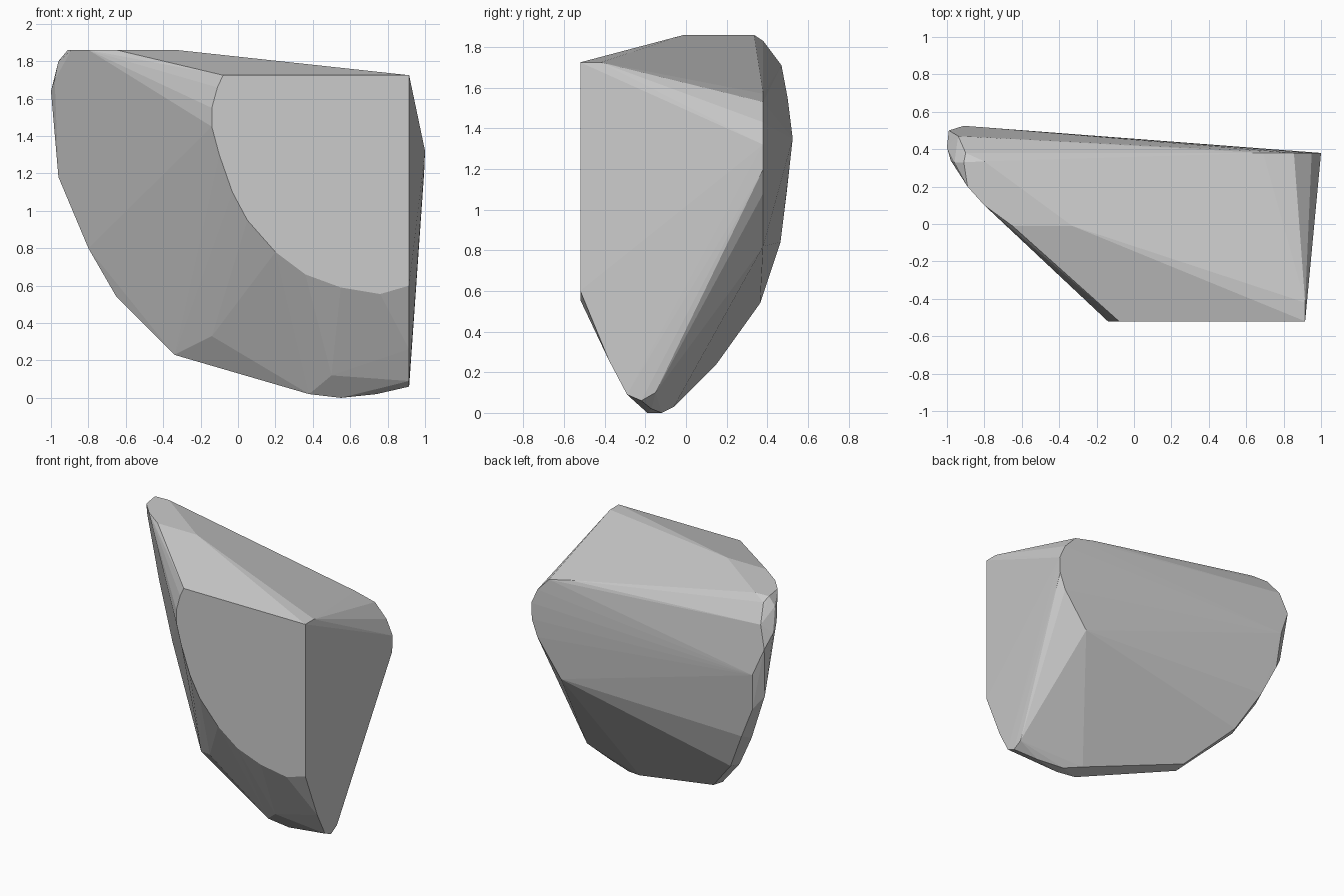
import bpy, bmesh, math

# Front face outline (x, z) on the plane y = -0.52
front_face = [(-0.08, 1.725), (0.915, 1.725), (0.915, 0.60), (0.76, 0.555),
              (0.55, 0.59), (0.36, 0.66), (0.20, 0.78), (0.05, 0.95),
              (-0.03, 1.10), (-0.10, 1.30), (-0.14, 1.45), (-0.14, 1.55),
              (-0.11, 1.66)]
# Rounded right rear corner (x, z) on the plane y = 0.38
rear_corner = [(0.69, 1.57), (0.855, 1.53), (0.95, 1.43), (1.0, 1.32),
               (0.995, 1.2), (0.95, 1.08), (0.757, 0.82)]
# Right side (y, z) on the plane x = 0.915
right_side = [(-0.42, 1.725), (-0.38, 0.26), (-0.29, 0.09), (-0.22, 0.06),
              (-0.15, 0.10)]
# Top face (x, y) on the plane z = 1.86
top_face = [(-0.33, -0.01), (-0.65, -0.01), (-0.80, 0.10), (-0.89, 0.20),
            (-0.91, 0.33), (-0.80, 0.335)]
# Left rim, front and rear edges
rim = [(-0.96, 0.33, 1.80), (-0.98, 0.34, 1.70), (-1.0, 0.41, 1.64),
       (-0.96, 0.45, 1.18), (-0.80, 0.375, 0.80), (-0.65, 0.30, 0.54),
       (-0.34, 0.055, 0.23),
       (-0.90, 0.38, 1.83), (-0.94, 0.47, 1.71), (-0.99, 0.50, 1.55),
       (-0.91, 0.525, 1.35), (-0.89, 0.495, 1.08), (-0.78, 0.465, 0.84),
       (-0.62, 0.365, 0.54), (-0.33, 0.15, 0.24)]
# Underside
base = [(0.55, -0.19, 0.0), (0.55, -0.12, 0.0), (0.38, -0.19, 0.02),
        (0.42, -0.06, 0.03), (0.74, -0.17, 0.02), (0.50, -0.28, 0.12),
        (-0.14, -0.13, 0.33)]

points = ([(x, -0.52, z) for x, z in front_face]
          + [(x, 0.38, z) for x, z in rear_corner]
          + [(0.915, y, z) for y, z in right_side]
          + [(x, y, 1.86) for x, y in top_face] + rim + base)

# Wrap the outlines in one faceted solid
bm = bmesh.new()
for p in points:
    bm.verts.new(p)
bmesh.ops.convex_hull(bm, input=bm.verts[:])
bmesh.ops.delete(bm, geom=[v for v in bm.verts if not v.link_faces], context='VERTS')
bmesh.ops.dissolve_limit(bm, angle_limit=math.radians(1),
                         verts=bm.verts[:], edges=bm.edges[:])
bmesh.ops.recalc_face_normals(bm, faces=bm.faces[:])

mesh = bpy.data.meshes.new("faceted_rock")
bm.to_mesh(mesh)
bm.free()
rock = bpy.data.objects.new("faceted_rock", mesh)
bpy.context.collection.objects.link(rock)
